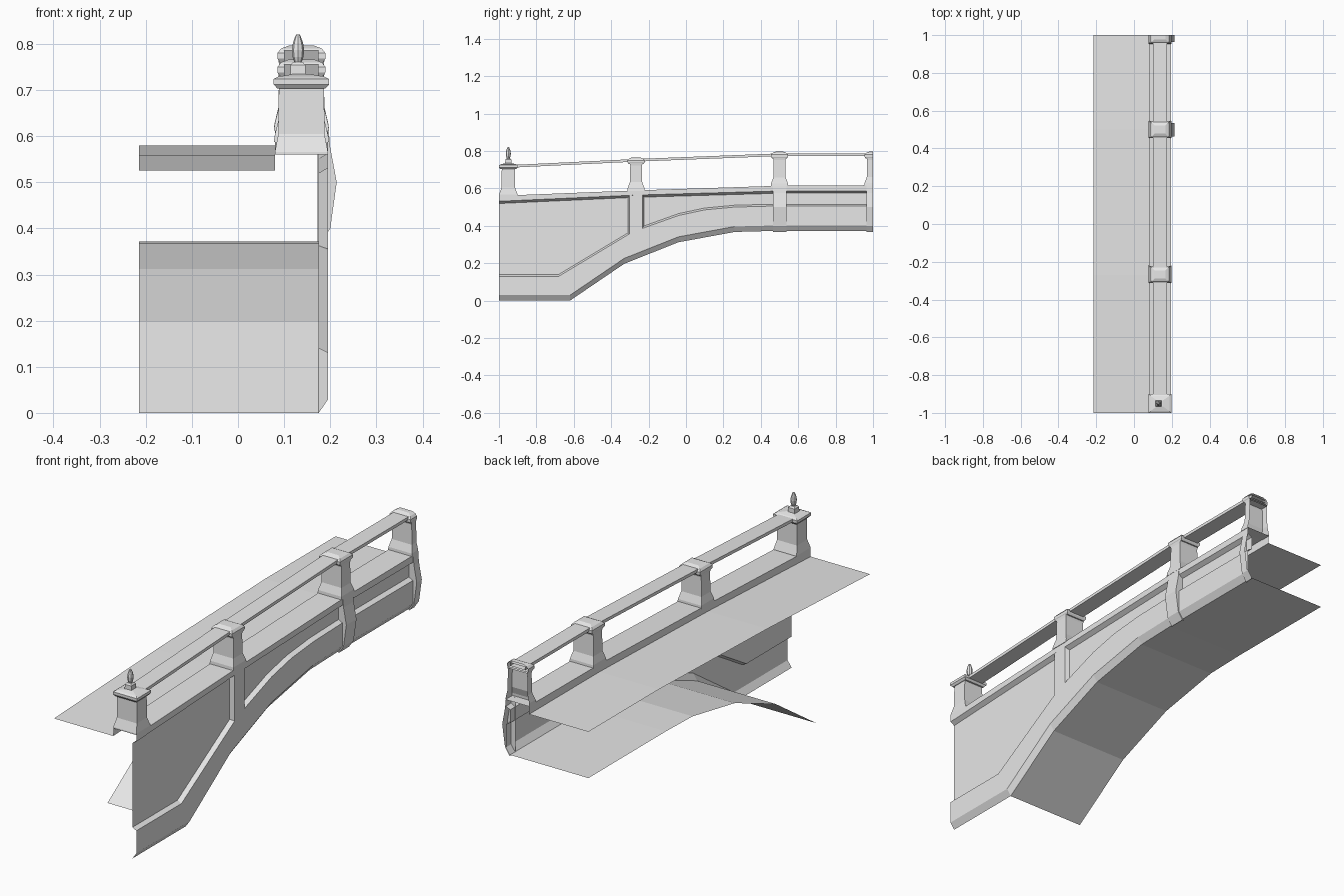
import bpy, bmesh, math

cube = bpy.data.objects.get("Cube")
if cube:
    bpy.data.objects.remove(cube, do_unlink=True)

stone = bpy.data.materials.new("grey_stone")
stone.use_nodes = True
GREY = (0.8, 0.8, 0.8, 1)
stone.diffuse_color = GREY
stone.node_tree.nodes["Principled BSDF"].inputs["Base Color"].default_value = GREY

X_IN, X_OUT, X_PANEL, X_EDGE = 0.08, 0.195, 0.175, -0.215
Y_MIN, Y_MAX = -1.0, 1.0


def curve(*pts):
    """Piecewise linear height along the length of the bridge."""
    def height(y):
        for (y0, z0), (y1, z1) in zip(pts, pts[1:]):
            if y <= y1:
                return z0 + (z1 - z0) * (y - y0) / (y1 - y0)
        return pts[-1][1]
    return height


arch = curve((-1, 0), (-0.62, 0), (-0.33, 0.197), (-0.04, 0.312), (0.26, 0.367), (0.45, 0.372), (1, 0.372))
band = curve((-1, 0.13), (-0.68, 0.13), (-0.31, 0.352), (-0.23, 0.387), (-0.04, 0.455), (0.1, 0.485),
             (0.26, 0.5), (0.45, 0.505), (1, 0.505))
deck = curve((-1, 0.525), (-0.27, 0.558), (0.5, 0.58), (1, 0.58))
curb = curve((-1, 0.56), (-0.27, 0.589), (0.5, 0.614), (1, 0.617))
rail = curve((-0.95, 0.724), (-0.267, 0.757), (0.5, 0.787), (1, 0.787))
STATIONS = [-1, -0.68, -0.62, -0.33, -0.31, -0.27, -0.23, -0.04, 0.1, 0.26, 0.45, 0.5, 1]


def finish(name, bm, recalc=False):
    if recalc:
        bmesh.ops.recalc_face_normals(bm, faces=bm.faces)
    mesh = bpy.data.meshes.new(name)
    bm.to_mesh(mesh)
    bm.free()
    mesh.materials.append(stone)
    obj = bpy.data.objects.new(name, mesh)
    bpy.context.collection.objects.link(obj)
    return obj


def loft(name, rings, closed=False, caps=False, open_end=False):
    """Skin a list of equal-length rings of points."""
    bm = bmesh.new()
    rows = [[bm.verts.new(p) for p in ring] for ring in rings]
    n = len(rows[0])
    for a, b in zip(rows, rows[1:]):
        for j in range(n if closed else n - 1):
            k = (j + 1) % n
            bm.faces.new((a[j], b[j], b[k], a[k]))
    if caps:
        bm.faces.new(rows[0])
        bm.faces.new(rows[-1])
    if open_end:
        end = [f for f in bm.faces if all(v.co.y > Y_MAX - 1e-4 for v in f.verts)]
        bmesh.ops.delete(bm, geom=end, context='FACES')
    return finish(name, bm, recalc=caps)


def along(name, stations, profile, **kw):
    """Loft an x-z profile along y."""
    return loft(name, [[(x, y, z) for x, z in profile(y)] for y in stations], **kw)


def tower(name, x, y, rings, **kw):
    """Stack rectangles (half x, half y, z), clipped to the bridge ends."""
    def clip(v):
        return max(Y_MIN, min(Y_MAX, v))
    return loft(name, [[(x - a, clip(y - b), z), (x + a, clip(y - b), z),
                        (x + a, clip(y + b), z), (x - a, clip(y + b), z)] for a, b, z in rings],
                closed=True, caps=True, **kw)


# Side wall: chamfered arch band, recessed panel, curb
along("side_wall", STATIONS, lambda y: [
    (X_PANEL, arch(y)), (X_OUT, arch(y) + 0.029), (X_OUT, band(y)), (X_PANEL, band(y) + 0.01),
    (X_PANEL, deck(y) - 0.006), (X_OUT, deck(y) + 0.006), (X_OUT, curb(y)),
    (X_IN, curb(y)), (X_IN, deck(y))])

# Walking surface and arch underside
along("deck", STATIONS, lambda y: [(X_IN, deck(y)), (X_EDGE, deck(y))])
along("arch_underside", [y for y in STATIONS if y >= -0.62],
      lambda y: [(X_EDGE, arch(y)), (X_PANEL, arch(y))])

# Handrail
along("handrail", [-0.95, -0.267, 0.5, 1], lambda y: [
    (0.175, rail(y) - 0.014), (0.175, rail(y)), (0.1, rail(y)), (0.1, rail(y) - 0.014)], closed=True)

# Flush pilaster on the lower panel
PX = 0.1375
P2 = -0.267
along("flush_pilaster", [P2 - 0.042, P2 - 0.035, P2 + 0.035, P2 + 0.042], lambda y: [
    (X_OUT if abs(y - P2) < 0.04 else X_PANEL, z) for z in (band(y), deck(y) + 0.006)])


# Bulging pilasters near the crown
def bulge(name, yc):
    outline = [(0.177, 0.366), (0.2, 0.4), (0.214, 0.5), (0.2, 0.575), (0.196, 0.617)]
    start, stop = yc - 0.036, min(yc + 0.036, Y_MAX)
    rings = [[(X_PANEL - 0.003, start, z) for x, z in outline]]
    rings += [[(x, y, z) for x, z in outline] for y in (start, stop)]
    if stop < Y_MAX:
        rings.append([(X_PANEL - 0.003, stop, z) for x, z in outline])
    loft(name, rings)


bulge("middle_pilaster", 0.5)
bulge("crown_pilaster", 1.0)

# Rail posts with flared feet and domed caps
for name, y in (("lower", P2), ("middle", 0.5), ("crown", 1.0)):
    top, foot = rail(y) + 0.009, curb(y)
    tower(name + "_post", PX, y, [
        (0.06, 0.046, foot - 0.002), (0.058, 0.045, foot + 0.012), (0.05, 0.033, foot + 0.045),
        (0.048, 0.031, top - 0.045), (0.05, 0.036, top - 0.03)], open_end=y == 1)
    tower(name + "_post_cap", PX, y, [
        (0.047, 0.04, top - 0.036), (0.052, 0.045, top - 0.028), (0.052, 0.045, top - 0.016),
        (0.044, 0.036, top - 0.006), (0.028, 0.022, top)], open_end=y == 1)

# End post with slab cap and finial
Y1 = -0.95
tower("end_post", PX, Y1, [
    (0.0575, 0.05, 0.56), (0.0575, 0.05, 0.566), (0.05, 0.036, 0.605), (0.049, 0.035, 0.706)])
tower("end_post_cap", PX, Y1, [
    (0.052, 0.043, 0.703), (0.06, 0.05, 0.712), (0.06, 0.05, 0.724), (0.05, 0.04, 0.729), (0.016, 0.016, 0.735)])
FX = 0.13
tower("finial_block", FX, Y1, [(0.017, 0.017, 0.728), (0.016, 0.016, 0.754), (0.01, 0.01, 0.761)])
bulb = [(0.007, 0.758), (0.012, 0.772), (0.0135, 0.787), (0.011, 0.802), (0.006, 0.816), (0.004, 0.82)]
loft("finial_bulb", [[(FX + r * math.cos(i * math.tau / 8), Y1 + r * math.sin(i * math.tau / 8), z)
                      for i in range(8)] for r, z in bulb], closed=True, caps=True)
